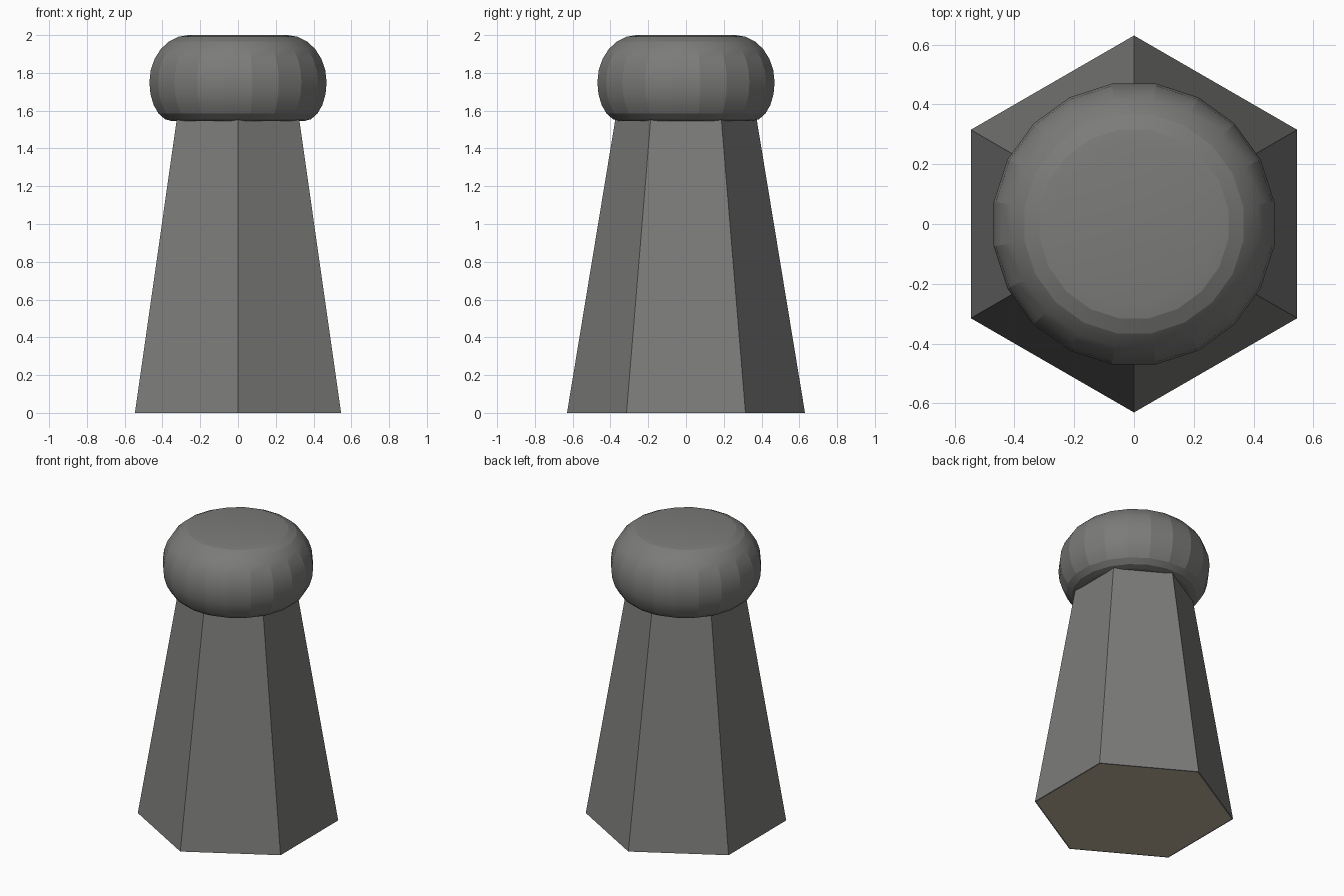
import bpy, bmesh, math

if "Cube" in bpy.data.objects:
    bpy.data.objects.remove(bpy.data.objects["Cube"])


def material(name, rgb):
    m = bpy.data.materials.new(name)
    m.diffuse_color = (*rgb, 1)
    m.use_nodes = True
    m.node_tree.nodes["Principled BSDF"].inputs["Base Color"].default_value = m.diffuse_color
    return m


grey = material("dark grey", (0.2, 0.2, 0.195))
tan = material("tan base", (0.50, 0.42, 0.32))


def lathe(name, profile, sides, start, mats):
    """Closed solid turned round z from (radius, height) points, bottom to top."""
    bm = bmesh.new()
    rings = []
    for r, z in profile:
        rings.append([bm.verts.new((r * math.cos(start + math.tau * i / sides),
                                    r * math.sin(start + math.tau * i / sides), z))
                      for i in range(sides)])
    for a, b in zip(rings, rings[1:]):
        for i in range(sides):
            j = (i + 1) % sides
            bm.faces.new((a[i], a[j], b[j], b[i]))
    bm.faces.new(rings[0][::-1])
    bm.faces.new(rings[-1])
    bmesh.ops.recalc_face_normals(bm, faces=bm.faces)
    me = bpy.data.meshes.new(name)
    for m in mats:
        me.materials.append(m)
    # Inset the underside of the post as a tan panel
    if len(mats) > 1:
        bm.faces.ensure_lookup_table()
        under = [f for f in bm.faces if f.normal.z < -0.9]
        bmesh.ops.inset_region(bm, faces=under, thickness=0.012)
        for f in under:
            f.material_index = 1
    bm.to_mesh(me)
    bm.free()
    ob = bpy.data.objects.new(name, me)
    bpy.context.collection.objects.link(ob)
    return ob


# Tapered hexagonal post, corners on the y axis
lathe("post", [(0.63, 0), (0.37, 1.58)], 6, math.pi / 2, [grey, tan])

# Rounded cap with flat top and flat underside
profile = []
for k in range(5):
    t = math.radians(-90 + 90 * k / 5)
    profile.append((0.355 + 0.12 * math.cos(t), 1.75 + 0.205 * math.sin(t)))
for k in range(7):
    t = math.radians(90 * k / 6)
    profile.append((0.265 + 0.21 * math.cos(t), 1.75 + 0.25 * math.sin(t)))
cap = lathe("cap", profile, 20, math.radians(9), [grey])

bpy.ops.object.select_all(action='DESELECT')
cap.select_set(True)
bpy.context.view_layer.objects.active = cap
bpy.ops.object.shade_smooth_by_angle(angle=math.radians(15))
